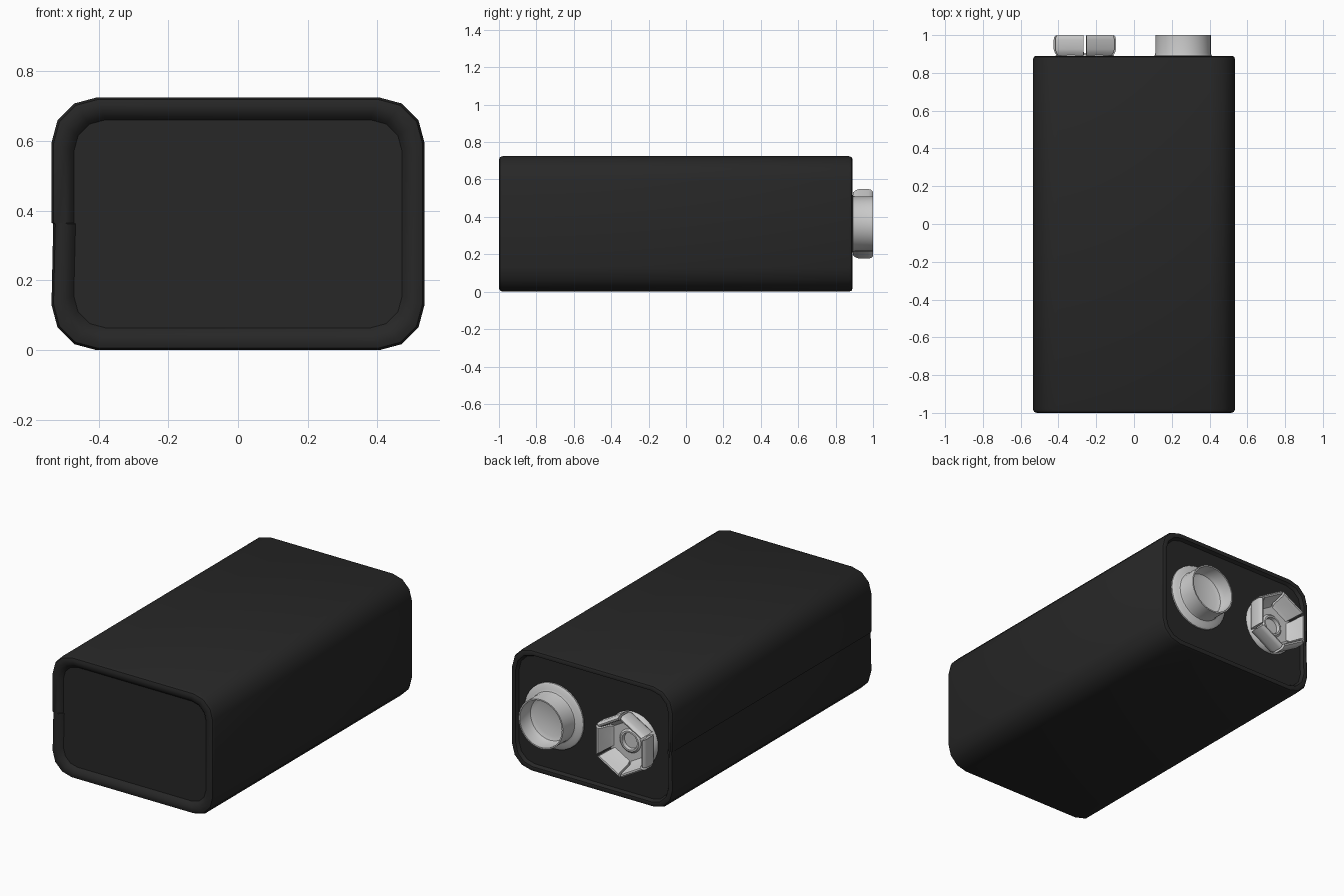
import bpy, bmesh
from math import sin, cos, pi, radians

if "Cube" in bpy.data.objects:
    bpy.data.objects.remove(bpy.data.objects["Cube"])

W, H, R = 0.535, 0.3625, 0.13      # half width, half height, corner radius
ZC, TX = 0.3625, 0.26              # terminal height and offset from centre

black = bpy.data.materials.new("black_casing")
black.diffuse_color = (0.02, 0.02, 0.02, 1)
black.use_nodes = True
black.node_tree.nodes["Principled BSDF"].inputs["Base Color"].default_value = black.diffuse_color


def finish(bm, name, mat=None, angle=35):
    bmesh.ops.remove_doubles(bm, verts=bm.verts, dist=1e-5)
    bmesh.ops.recalc_face_normals(bm, faces=bm.faces)
    me = bpy.data.meshes.new(name)
    bm.to_mesh(me)
    bm.free()
    ob = bpy.data.objects.new(name, me)
    bpy.context.collection.objects.link(ob)
    if mat:
        me.materials.append(mat)
    bpy.ops.object.select_all(action='DESELECT')
    ob.select_set(True)
    bpy.context.view_layer.objects.active = ob
    bpy.ops.object.shade_smooth_by_angle(angle=radians(angle))
    return ob


def bridge(bm, rings, closed=True):
    n = len(rings[0])
    for a, b in zip(rings, rings[1:]):
        for i in range(n if closed else n - 1):
            j = (i + 1) % n
            bm.faces.new((a[i], a[j], b[j], b[i]))


def case_ring(bm, inset, y):
    """Rounded rectangle with the small overlap step of the wrapper on the left."""
    r = R - 0.6 * inset
    w, h = W - inset, H - inset
    pts = []
    for k, (sx, sz) in enumerate([(1, 1), (-1, 1), (-1, -1), (1, -1)]):
        for s in range(4):
            a = k * pi / 2 + s * pi / 6
            pts.append((sx * (w - r) + r * cos(a), sz * (h - r) + r * sin(a)))
        if k == 1:
            pts += [(-w, 0.003), (-w + 0.005, 0.0)]
    return [bm.verts.new((x, y, z + ZC)) for x, z in pts]


# Casing: lofted rings with a rolled rim and recessed panel at each end
bm = bmesh.new()
rings = [case_ring(bm, i, y) for i, y in [
    (0.064, -0.975), (0.056, -0.985), (0.04, -0.998), (0.02, -1.0), (0.006, -0.995), (0, -0.98),
    (0, 0.87), (0.005, 0.885), (0.016, 0.89), (0.03, 0.887), (0.04, 0.868)]]
bridge(bm, rings)
bm.faces.new(rings[0])
bm.faces.new(rings[-1])
finish(bm, "battery_casing", black)


def lathe(name, cx, profile, n=32):
    """Revolve (radius, y) points about a y-parallel axis; the last point is capped."""
    bm = bmesh.new()
    rings = [[bm.verts.new((cx + r * cos(2 * pi * i / n), y, ZC + r * sin(2 * pi * i / n)))
              for i in range(n)] for r, y in profile]
    bridge(bm, rings)
    bm.faces.new(rings[-1])
    return finish(bm, name)


# Round terminal: flared flange, thin tube and rounded cup inside
lathe("round_terminal", TX, [
    (0.195, 0.862), (0.195, 0.876), (0.185, 0.884), (0.16, 0.887), (0.15, 0.893), (0.147, 0.905),
    (0.147, 1.0), (0.139, 1.0), (0.138, 0.94), (0.128, 0.915), (0.105, 0.905)])

# Base disc of the snap terminal, with a central rivet dimple
lathe("snap_terminal_base", -TX, [
    (0.165, 0.862), (0.163, 0.88), (0.15, 0.897), (0.07, 0.897), (0.06, 0.906),
    (0.05, 0.906), (0.047, 0.885)])

# Six curled petals of the snap terminal, separated by narrow gaps
section = [(0.10, 0.89), (0.122, 0.912), (0.137, 0.985), (0.144, 0.998), (0.153, 1.0),
           (0.162, 0.99), (0.165, 0.975), (0.165, 0.925), (0.16, 0.908), (0.15, 0.893)]
bm = bmesh.new()
for p in range(6):
    a = p * pi / 3
    cols = []
    for t in (-0.52, 0, 0.52):
        cols.append([bm.verts.new((-TX + d * (cos(a) - t * sin(a)), y,
                                   ZC + d * (sin(a) + t * cos(a)))) for d, y in section])
    bridge(bm, cols)
    bm.faces.new(cols[0])
    bm.faces.new(cols[-1])
finish(bm, "snap_terminal_petals")
